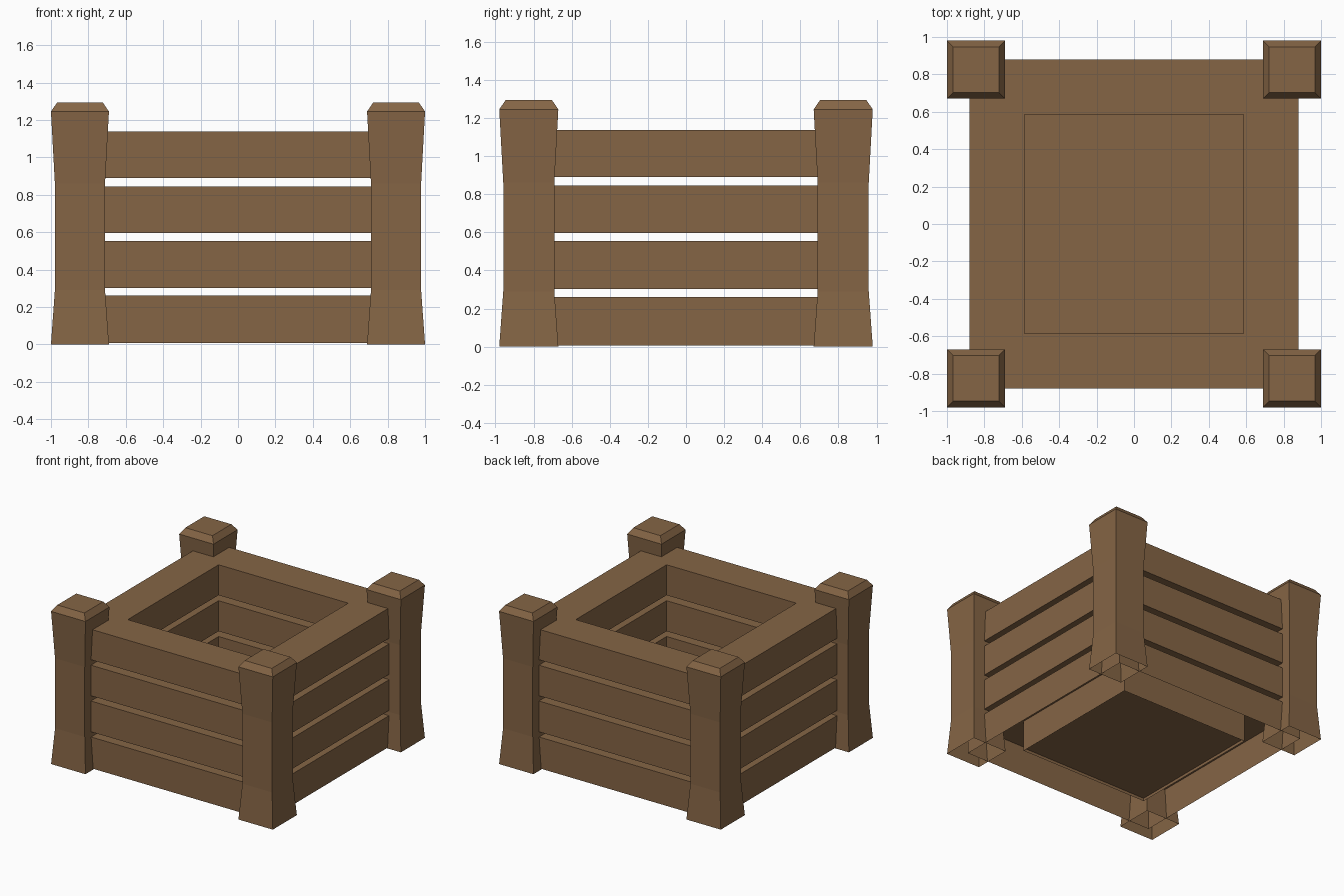
import bpy, bmesh

if "Cube" in bpy.data.objects:
    bpy.data.objects.remove(bpy.data.objects["Cube"])

wood = bpy.data.materials.new("brown wood")
wood.diffuse_color = (0.235, 0.130, 0.060, 1)
wood.use_nodes = True
wood.node_tree.nodes["Principled BSDF"].inputs["Base Color"].default_value = wood.diffuse_color


def finish(bm, name):
    bmesh.ops.recalc_face_normals(bm, faces=bm.faces[:])
    me = bpy.data.meshes.new(name)
    bm.to_mesh(me)
    bm.free()
    me.materials.append(wood)
    ob = bpy.data.objects.new(name, me)
    bpy.context.collection.objects.link(ob)
    return ob


def square(bm, cx, cy, h, z):
    return [bm.verts.new((cx + sx * h, cy + sy * h, z))
            for sx, sy in ((-1, -1), (1, -1), (1, 1), (-1, 1))]


def bridge(bm, a, b):
    for i in range(4):
        j = (i + 1) % 4
        bm.faces.new((a[i], a[j], b[j], b[i]))


# flared corner posts with chamfered caps, open underneath
PROFILE = [(0.155, 0), (0.134, 0.29), (0.134, 0.86), (0.155, 1.245), (0.122, 1.293)]
for sx, xn in ((-1, "left"), (1, "right")):
    for sy, yn in ((-1, "front"), (1, "back")):
        bm = bmesh.new()
        loops = [square(bm, sx * 0.845, sy * 0.825, h, z) for h, z in PROFILE]
        for a, b in zip(loops, loops[1:]):
            bridge(bm, a, b)
        bm.faces.new(loops[-1])
        finish(bm, f"{yn}_{xn}_post")

# four stacked square plank frames; the lowest is hollow underneath
OUTER, INNER = 0.88, 0.585
for n, (z0, z1) in enumerate(((0.006, 0.26), (0.302, 0.553), (0.596, 0.845), (0.89, 1.138))):
    bm = bmesh.new()
    ring = [square(bm, 0, 0, h, z) for h, z in
            ((OUTER, z0), (OUTER, z1), (INNER, z1), (INNER, z0))]
    for k in range(3 if n == 0 else 4):
        bridge(bm, ring[k], ring[(k + 1) % 4])
    finish(bm, f"plank_frame_{n + 1}")

# floor panel inside the lowest frame
bm = bmesh.new()
low, high = square(bm, 0, 0, INNER, 0.03), square(bm, 0, 0, INNER, 0.05)
bridge(bm, low, high)
bm.faces.new(low)
bm.faces.new(high)
finish(bm, "floor_panel")
